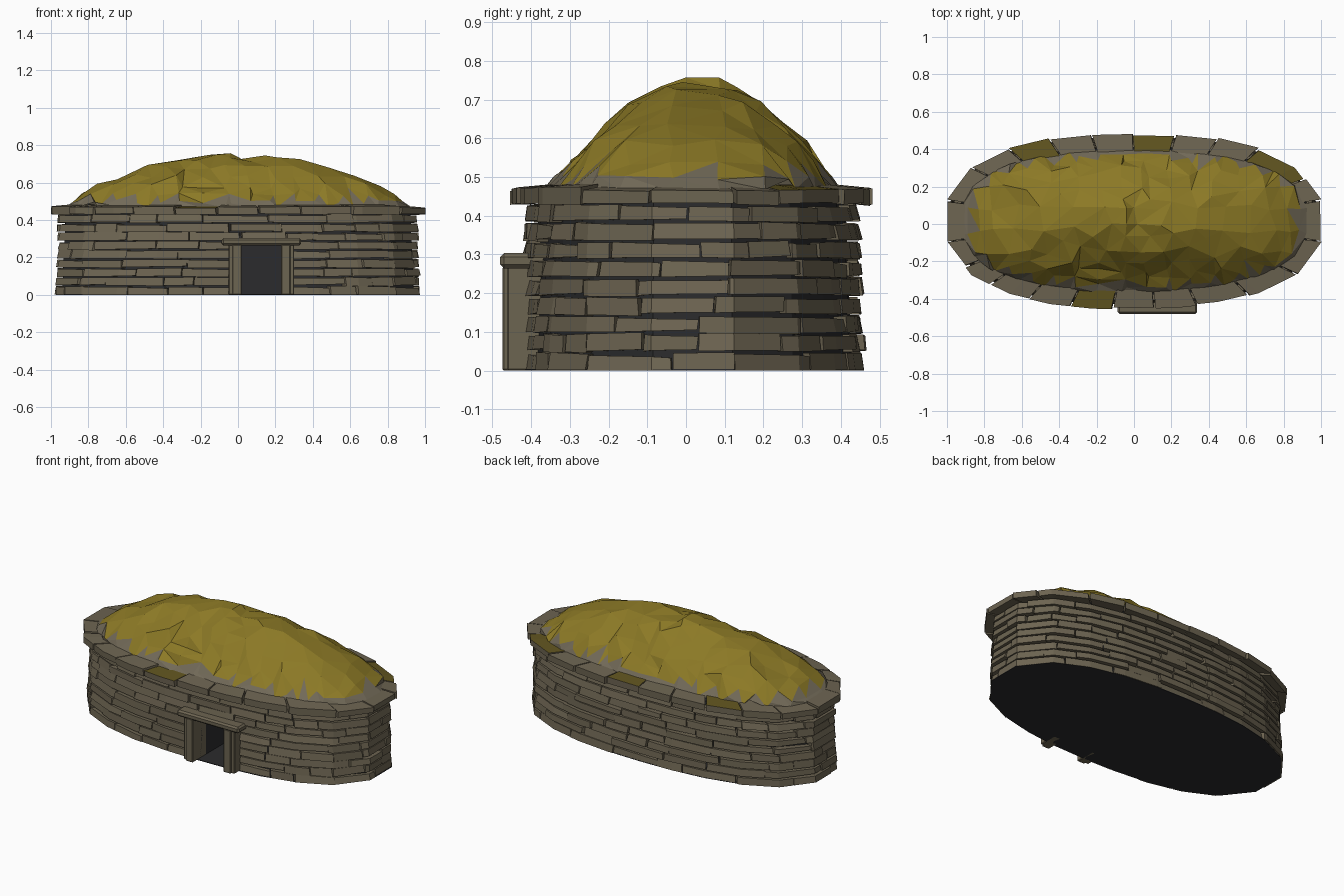
import bpy, bmesh, math, random
from mathutils import Vector
from mathutils.geometry import delaunay_2d_cdt

random.seed(7)
rnd = random.uniform
if "Cube" in bpy.data.objects:
    bpy.data.objects.remove(bpy.data.objects["Cube"])


def material(name, r, g, b):
    m = bpy.data.materials.new(name)
    m.use_nodes = True
    m.diffuse_color = (r, g, b, 1)
    node = m.node_tree.nodes["Principled BSDF"]
    node.inputs["Base Color"].default_value = (r, g, b, 1)
    node.inputs["Roughness"].default_value = 0.9
    return m


STONE = material("grey brown stone", 0.152, 0.128, 0.083)
EARTH = material("pale stone earth", 0.168, 0.144, 0.098)
TURF = material("dry turf", 0.262, 0.192, 0.019)
MOSS = material("mossy stone", 0.118, 0.09, 0.014)
DARK = material("dark interior", 0.024, 0.0245, 0.026)

CENTRE_Y = 0.016
SIDES = 22


def finish(name, bm, *mats):
    bmesh.ops.recalc_face_normals(bm, faces=bm.faces)
    mesh = bpy.data.meshes.new(name)
    bm.to_mesh(mesh)
    bm.free()
    for m in mats:
        mesh.materials.append(m)
    ob = bpy.data.objects.new(name, mesh)
    bpy.context.collection.objects.link(ob)
    return ob


def plan(count, a, b, power=2.4):
    """Evenly spaced points round a squarish oval, starting half a step past +x."""
    def point(t):
        c, s = math.cos(t), math.sin(t)
        e = 2 / power
        return Vector((math.copysign(abs(c) ** e * a, c), math.copysign(abs(s) ** e * b, s)))
    steps = 1440
    pts = [point(math.tau * k / steps) for k in range(steps + 1)]
    lengths = [0]
    for p, q in zip(pts, pts[1:]):
        lengths.append(lengths[-1] + (q - p).length)
    out, k = [], 0
    for i in range(count):
        target = lengths[-1] * (i + 0.5) / count
        while lengths[k] < target:
            k += 1
        out.append(pts[k] + Vector((0, CENTRE_Y)))
    return out


def along(ring, u):
    i = math.floor(u)
    return ring[i % len(ring)].lerp(ring[(i + 1) % len(ring)], u - i)


def loft(bm, rings):
    """Closed solid through rings of 3D points."""
    loops = [[bm.verts.new(p) for p in ring] for ring in rings]
    n = len(loops[0])
    for lo, hi in zip(loops, loops[1:]):
        for i in range(n):
            j = (i + 1) % n
            bm.faces.new((lo[i], lo[j], hi[j], hi[i]))
    bm.faces.new(loops[0])
    bm.faces.new(loops[-1])


def oval(a, b, z):
    return [(p.x, p.y, z) for p in plan(SIDES, a, b)]


def stone(bm, u0, u1, outer, inner, z0, z1, tilt, lean, rise=0):
    """Block following the plan from u0 to u1, bent at the plan corners."""
    us = [u0] + [k for k in range(math.ceil(u0), math.ceil(u1)) if u0 + 0.04 < k < u1 - 0.04] + [u1]
    sections = []
    skew = rnd(-0.025, 0.025)
    for k, u in enumerate(us):
        f = k / (len(us) - 1)
        lo, hi = z0 + tilt[0] * f, z1 + tilt[1] * f
        end = skew if k in (0, len(us) - 1) else 0
        po, pi, top = along(outer, u), along(inner, u), along(outer, u + end)
        top = top.lerp(pi, lean)
        sections.append([(po.x, po.y, lo), (top.x, top.y, hi),
                         (pi.x, pi.y, hi + rise), (pi.x, pi.y, lo + rise)])
    loft(bm, sections)


def box(name, x0, x1, y0, y1, z0, z1, mat, bevel=0.0):
    bm = bmesh.new()
    bmesh.ops.create_cube(bm, size=1)
    for v in bm.verts:
        v.co = ((x0 + x1) / 2 + v.co.x * (x1 - x0), (y0 + y1) / 2 + v.co.y * (y1 - y0),
                (z0 + z1) / 2 + v.co.z * (z1 - z0))
    if bevel:
        bmesh.ops.bevel(bm, geom=bm.edges[:], offset=bevel, segments=1, affect="EDGES")
    return finish(name, bm, mat)


# Dark core behind the stones, with the doorway cut out of it
bm = bmesh.new()
loft(bm, [oval(0.955, 0.413, 0), oval(0.935, 0.395, 0.455)])
core = finish("wall_core", bm, DARK)
cutter = box("doorway_cutter", 0.02, 0.23, -0.7, -0.12, 0.004, 0.268, DARK)
cutter.hide_render = True
cutter.hide_set(True)
cutter.display_type = "WIRE"
cut = core.modifiers.new("doorway", "BOOLEAN")
cut.operation = "DIFFERENCE"
cut.solver = "EXACT"
cut.object = cutter

bm = bmesh.new()
loft(bm, [oval(0.986, 0.444, 0), oval(0.986, 0.444, 0.004)])
finish("base_plate", bm, DARK)

# Dry stone wall courses, open at the doorway in the lower ones
COURSES, WALL_TOP = 9, 0.432
DOOR_START, DOOR_END = 15.86, 17.33
bm = bmesh.new()
step = WALL_TOP / COURSES
for c in range(COURSES):
    z = c * step
    if z < 0.25:
        u, stop = DOOR_END, DOOR_START + SIDES
    else:
        u = rnd(0, 1)
        stop = u + SIDES
    shrink = 0.014 * c / COURSES
    while u < stop - 0.01:
        nxt = u + rnd(0.6, 1.7)
        if nxt > stop - 0.5:
            nxt = stop
        out = rnd(-0.006, 0.006) - shrink
        outer = plan(SIDES, 0.988 + out, 0.446 + out)
        inner = plan(SIDES, 0.925 - shrink, 0.383 - shrink)
        low = z + (0.001 if c == 0 else rnd(0, 0.005))
        high = z + step - rnd(0, 0.009)
        tilt = (0 if c == 0 else rnd(-0.004, 0.006), rnd(-0.007, 0.004))
        stone(bm, u + 0.012, nxt - 0.012, outer, inner, low, high, tilt, rnd(0.02, 0.18))
        u = nxt
finish("wall_stones", bm, STONE)

# Overhanging eave slabs sloping outward, a few with mossy tops
MOSSY = {1, 4, 7, 15}


def joint(k):
    """Slab joints slip sideways along the front and at one corner."""
    front = min(1, max(0, (4.5 - abs(k - 15.5)) / 2))
    return k - 0.5 * front - (0.35 if k == 1 else 0)


plain, mossy = bmesh.new(), bmesh.new()
inner = plan(SIDES, 0.88, 0.34)
for i in range(SIDES):
    out = rnd(-0.012, 0.004)
    outer = plan(SIDES, 1.016 + out, 0.47 + out)
    stone(mossy if i in MOSSY else plain, joint(i) + 0.02, joint(i + 1) - 0.025, outer, inner,
          0.428 + rnd(0, 0.006), 0.468 + rnd(-0.004, 0.005),
          (rnd(-0.005, 0.005), rnd(-0.005, 0.005)), 0, 0.012)
finish("eave_slabs", plain, STONE)
bmesh.ops.recalc_face_normals(mossy, faces=mossy.faces)
for f in mossy.faces:
    f.material_index = 1 if f.normal.z > 0.7 else 0
finish("mossy_eave_slabs", mossy, STONE, MOSS)

# Turf roof mound of irregular facets with a ragged earthy skirt
# Each ring: half length, half width, height, number of points
RINGS = [(0.935, 0.385, 0.468, 32), (0.895, 0.35, 0.498, 36), (0.835, 0.312, 0.538, 32),
         (0.75, 0.274, 0.582, 28), (0.64, 0.228, 0.63, 24), (0.51, 0.17, 0.684, 20),
         (0.375, 0.11, 0.722, 12), (0.19, 0.05, 0.74, 6)]
flat, heights = [], []
for k, (a, b, z, count) in enumerate(RINGS):
    rough = 0 if k == 0 else 0.011 if k < 3 else 0.016
    for p in plan(count, a, b, 2.4 + 0.6 * (0 < k < 5)):
        flat.append(p + Vector((rnd(-1, 1) * rough * 1.5, rnd(-1, 1) * rough + 0.003 * k)))
        heights.append(z + rnd(-1, 1) * rough * 0.9)
for peak_y in (0.0, 0.085):
    flat.append(Vector((-0.04, peak_y)))
    heights.append(0.757)
triangles = delaunay_2d_cdt(flat, [], [], 0, 1e-6)[2]
bm = bmesh.new()
verts = [bm.verts.new((p.x, p.y, z)) for p, z in zip(flat, heights)]
for tri in triangles:
    f = bm.faces.new([verts[i] for i in tri])
    f.material_index = 1 if f.calc_center_median().z < 0.511 else 0
finish("turf_roof", bm, TURF, EARTH)

# Door surround: stepped jambs and a lintel
for side, name in ((-1, "right"), (1, "left")):
    for part, near, far, front in (("outer", 0.14, 0.175, -0.462), ("inner", 0.105, 0.155, -0.474)):
        xs = sorted((0.125 + side * near, 0.125 + side * far))
        box(f"{name}_{part}_jamb", xs[0], xs[1], front, -0.34, 0, 0.268, STONE, 0.004)
box("lintel", -0.088, 0.338, -0.48, -0.34, 0.264, 0.303, STONE, 0.01)
